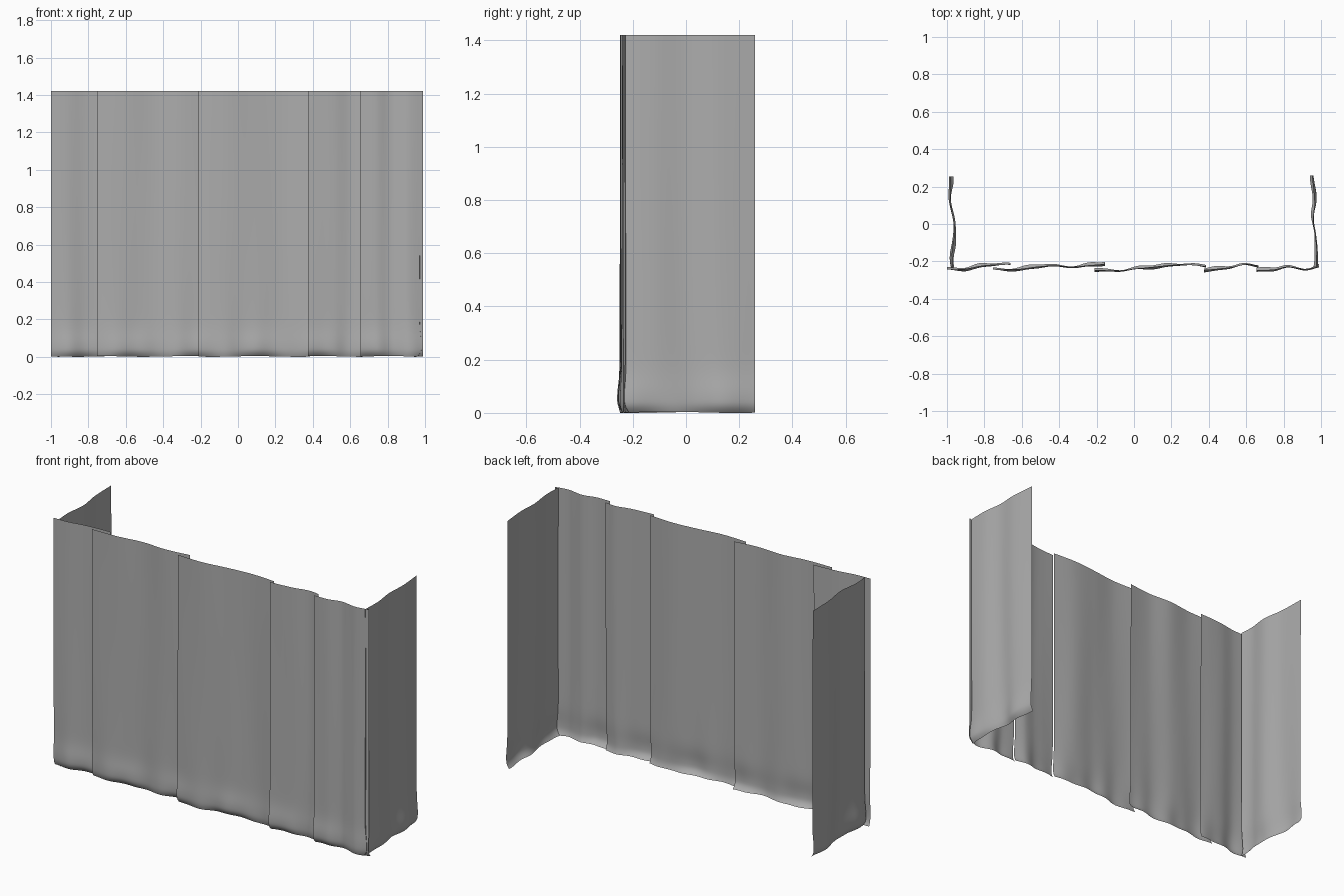
import bpy, math
from mathutils import Vector

if "Cube" in bpy.data.objects:
    bpy.data.objects.remove(bpy.data.objects["Cube"])

HEIGHT = 1.42
COLS, ROWS = 48, 44

# Mid-grey cloth, darker than the default
cloth = bpy.data.materials.new("grey_cloth")
cloth.diffuse_color = (0.42, 0.42, 0.42, 1)
cloth.use_nodes = True
cloth.node_tree.nodes["Principled BSDF"].inputs["Base Color"].default_value = cloth.diffuse_color


def spline(points, t):
    # Catmull-Rom curve through the plan points
    n = len(points) - 1
    i = min(int(t * n), n - 1)
    u = t * n - i
    P = [Vector(points[min(max(i + k, 0), n)]) for k in (-1, 0, 1, 2)]
    return 0.5 * (2 * P[1] + (P[2] - P[0]) * u
                  + (2 * P[0] - 5 * P[1] + 4 * P[2] - P[3]) * u ** 2
                  + (3 * P[1] - P[0] - 3 * P[2] + P[3]) * u ** 3)


def curtain(name, points, outward, phase):
    """Hanging sheet: wavy plan line dropped to the floor, hem bulging then tucking in."""
    out = Vector(outward)
    verts, faces = [], []
    for r in range(ROWS + 1):
        z = HEIGHT * (r / ROWS) ** 1.8          # rows crowd towards the hem
        drop = 1 - z / HEIGHT
        bulge = 0.010 * math.exp(-((z - 0.06) / 0.07) ** 2)
        tuck = 0.018 * max(0, 1 - z / 0.04) ** 2
        for c in range(COLS + 1):
            t = c / COLS
            p = spline(points, t)
            s = p.x + p.y
            fold = 0.003 * drop * math.sin(21 * s + phase + 1.5 * z)
            crease = 0.004 * math.exp(-z / 0.12) * math.sin(37 * s + 2 * phase)
            hem = 0.7 + 0.3 * math.sin(16 * s + phase)
            p = p + out * (fold + crease + (bulge - tuck) * hem)
            lift = 0.002 * (1 + math.sin(13 * s + phase)) * math.exp(-z / 0.05)
            verts.append((p.x, p.y, z + lift))
    w = COLS + 1
    for r in range(ROWS):
        for c in range(COLS):
            a = r * w + c
            faces.append((a, a + 1, a + w + 1, a + w))
    mesh = bpy.data.meshes.new(name)
    mesh.from_pydata(verts, [], faces)
    mesh.shade_smooth()
    mesh.materials.append(cloth)
    obj = bpy.data.objects.new(name, mesh)
    bpy.context.collection.objects.link(obj)


# Overlapping front strips: each starts in front and ends behind its neighbour
front = [
    [(-1.0, -0.243), (-0.91, -0.24), (-0.82, -0.225), (-0.74, -0.218), (-0.66, -0.215)],
    [(-0.755, -0.243), (-0.6, -0.24), (-0.45, -0.222), (-0.3, -0.228), (-0.155, -0.212)],
    [(-0.21, -0.245), (-0.06, -0.248), (0.09, -0.23), (0.24, -0.218), (0.385, -0.225)],
    [(0.375, -0.245), (0.45, -0.24), (0.52, -0.232), (0.6, -0.215), (0.665, -0.222)],
    [(0.655, -0.247), (0.74, -0.246), (0.82, -0.228), (0.91, -0.24), (0.99, -0.228)],
]
for i, pts in enumerate(front):
    curtain(f"front_strip_{i + 1}", pts, (0, -1), i * 1.7)

# Side strips running back from the two front corners
curtain("left_strip", [(-0.967, -0.235), (-0.972, -0.15), (-0.96, -0.03),
                       (-0.978, 0.1), (-0.983, 0.255)], (-1, 0), 0.6)
curtain("right_strip", [(0.972, -0.235), (0.974, -0.12), (0.96, 0.0),
                        (0.964, 0.12), (0.952, 0.26)], (1, 0), 2.4)
